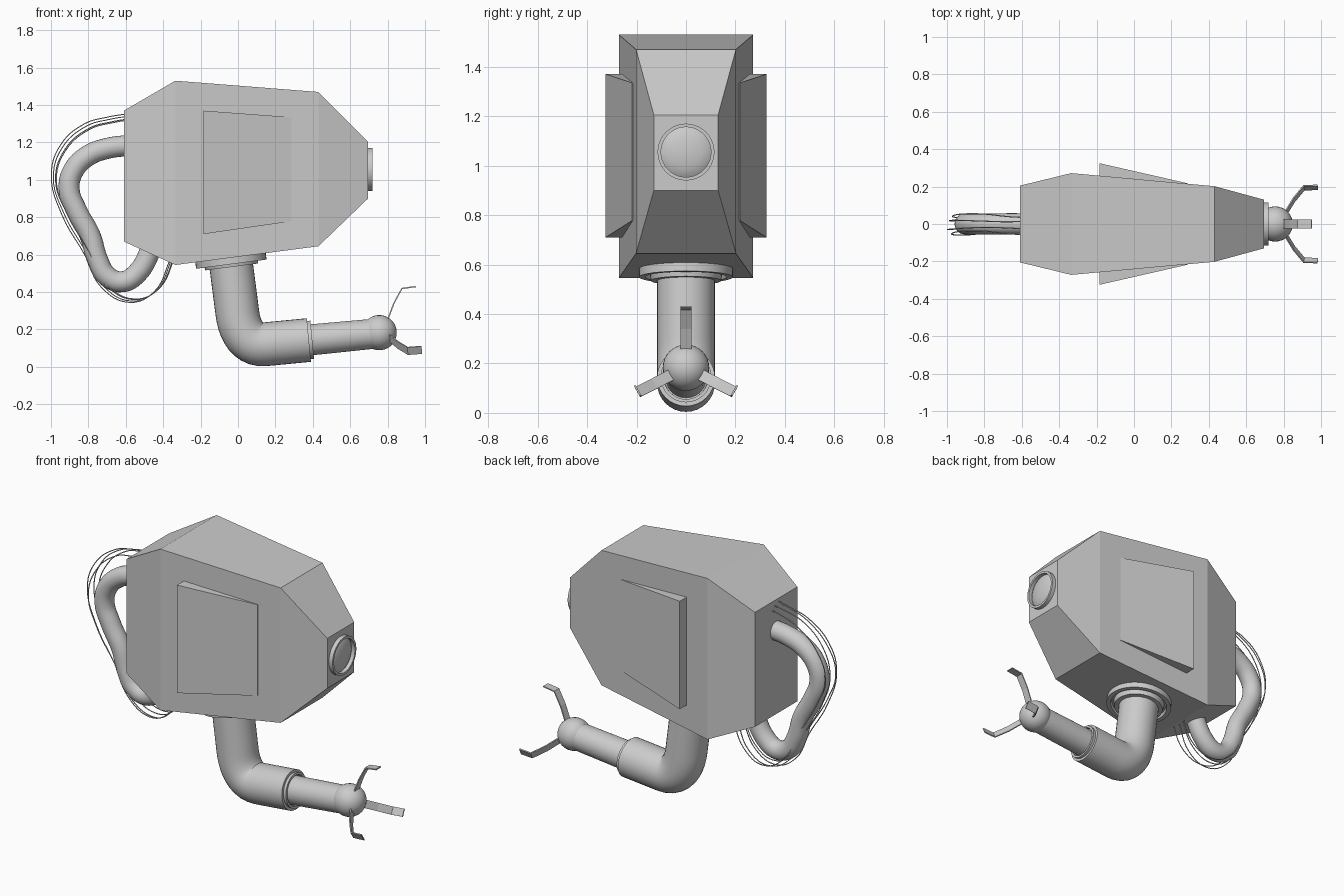
import bpy, bmesh, math
from mathutils import Vector, Matrix

if "Cube" in bpy.data.objects:
    bpy.data.objects.remove(bpy.data.objects["Cube"])


def finish(name, bm, smooth=False):
    bmesh.ops.recalc_face_normals(bm, faces=bm.faces)
    me = bpy.data.meshes.new(name)
    bm.to_mesh(me)
    bm.free()
    ob = bpy.data.objects.new(name, me)
    bpy.context.collection.objects.link(ob)
    if smooth:
        shade(ob)
    return ob


def shade(ob):
    bpy.ops.object.select_all(action='DESELECT')
    ob.select_set(True)
    bpy.context.view_layer.objects.active = ob
    bpy.ops.object.shade_smooth_by_angle(angle=math.radians(35))


def loft(name, sections):
    """Skin rectangles (x, y0, y1, z0, z1) placed along x."""
    bm = bmesh.new()
    rings = [[bm.verts.new((x, *p)) for p in ((y0, z0), (y1, z0), (y1, z1), (y0, z1))]
             for x, y0, y1, z0, z1 in sections]
    for a, b in zip(rings, rings[1:]):
        for i in range(4):
            j = (i + 1) % 4
            bm.faces.new((a[i], a[j], b[j], b[i]))
    bm.faces.new(rings[0])
    bm.faces.new(rings[-1])
    return finish(name, bm)


def lathe(name, origin, axis, profile, sides=40):
    """Spin a (radius, height) profile around an axis."""
    bm = bmesh.new()
    vs = [bm.verts.new((r, 0, h)) for r, h in profile]
    es = [bm.edges.new(p) for p in zip(vs, vs[1:])]
    bmesh.ops.spin(bm, geom=vs + es, cent=(0, 0, 0), axis=(0, 0, 1),
                   angle=2 * math.pi, steps=sides)
    bmesh.ops.remove_doubles(bm, verts=bm.verts, dist=1e-5)
    rot = Vector(axis).to_track_quat('Z', 'Y').to_matrix().to_4x4()
    bm.transform(Matrix.Translation(origin) @ rot)
    return finish(name, bm, True)


def tube(name, pts, radius, res=6, sides=8, handles=None):
    """Round tube through (x, y, z) points; handles are optional tangents."""
    cu = bpy.data.curves.new(name, 'CURVE')
    cu.dimensions = '3D'
    cu.bevel_depth, cu.bevel_resolution = radius, sides // 2 - 2
    cu.resolution_u, cu.use_fill_caps = res, True
    sp = cu.splines.new('BEZIER')
    sp.bezier_points.add(len(pts) - 1)
    for i, (bp, p) in enumerate(zip(sp.bezier_points, pts)):
        bp.co = p
        bp.handle_left_type = bp.handle_right_type = 'FREE' if handles else 'AUTO'
        if handles:
            bp.handle_left = Vector(p) - Vector(handles[i])
            bp.handle_right = Vector(p) + Vector(handles[i])
    ob = bpy.data.objects.new(name, cu)
    bpy.context.collection.objects.link(ob)
    bpy.ops.object.select_all(action='DESELECT')
    ob.select_set(True)
    bpy.context.view_layer.objects.active = ob
    bpy.ops.object.convert(target='MESH')
    ob = bpy.context.view_layer.objects.active
    shade(ob)
    return ob


# Faceted body
loft("body", [(-0.61, -0.205, 0.205, 0.67, 1.37), (-0.335, -0.272, 0.272, 0.545, 1.53),
              (0.43, -0.202, 0.202, 0.645, 1.47), (0.695, -0.13, 0.13, 0.90, 1.205)])

# Wedge panels on both sides
for side, s in (("left", 1), ("right", -1)):
    loft("side_panel_" + side, [(-0.185, s * 0.2, s * 0.325, 0.71, 1.37),
                                (0.285, s * 0.15, s * 0.218, 0.778, 1.335)])

# Front lens: rim and dome
lathe("lens_rim", (0.695, 0, 1.055), (1, 0, 0),
      [(0.1, -0.01), (0.115, -0.01), (0.115, 0.025), (0.101, 0.025), (0.101, -0.01)])
lathe("lens", (0.695, 0, 1.055), (1, 0, 0),
      [(0.101, 0.002), (0.088, 0.01), (0.065, 0.017), (0.035, 0.022), (0, 0.024)])

# Stepped collar under the body
down = Vector((0.129, 0, -0.9916))
lathe("arm_collar", (-0.04, 0, 0.584), down,
      [(0.19, -0.03), (0.19, 0.035), (0.165, 0.035), (0.16, 0.015), (0.148, 0.015),
       (0.142, 0.05), (0.11, 0.05)])

# Bent upper arm
fwd = Vector((0.9954, 0, 0.096))
p1, p2 = Vector((-0.003, 0, 0.285)), Vector((0.145, 0, 0.121))
end = p2 + fwd * 0.235
tube("upper_arm", [p1 - down * 0.33, p1, p2, end], 0.117, 10, 32,
     [down * 0.1, down * 0.092, fwd * 0.092, fwd * 0.08])

# Forearm sleeve, forearm and wrist ball
lathe("forearm_sleeve", end, fwd,
      [(0.1, -0.01), (0.103, 0.018), (0.09, 0.018), (0.088, -0.005), (0.08, -0.005)])
wrist = Vector((0.755, 0, 0.183))
lathe("forearm", end, fwd, [(0, -0.02), (0.083, -0.02), (0.08, 0.345), (0, 0.345)])
lathe("wrist_ball", wrist, fwd,
      [(0.094 * math.sin(math.pi * i / 16), -0.094 * math.cos(math.pi * i / 16))
       for i in range(17)], 32)

# Three bent strip fingers around the wrist
path = [(0.05, 0.068), (0.09, 0.150), (0.142, 0.227), (0.218, 0.23)]
inner = [(0.056, 0.065), (0.096, 0.147), (0.145, 0.220), (0.218, 0.223)]
for k in range(3):
    bm = bmesh.new()
    rings = [[bm.verts.new((a, y, r)) for a, r, y in
              ((*p, -0.023), (*p, 0.023), (*q, 0.023), (*q, -0.023))]
             for p, q in zip(path, inner)]
    for a, b in zip(rings, rings[1:]):
        for i in range(4):
            j = (i + 1) % 4
            bm.faces.new((a[i], a[j], b[j], b[i]))
    bm.faces.new(rings[0])
    bm.faces.new(rings[-1])
    bm.transform(Matrix.Translation(wrist) @ Matrix.Rotation(math.radians(-5.5), 4, 'Y')
                 @ Matrix.Rotation(k * 2 * math.pi / 3, 4, 'X'))
    finish(f"finger_{k + 1}", bm)

# Thick rear hose
hose = [(-0.58, 1.185), (-0.70, 1.168), (-0.80, 1.13), (-0.88, 1.05), (-0.903, 0.95),
        (-0.86, 0.83), (-0.79, 0.70), (-0.75, 0.57), (-0.70, 0.485), (-0.62, 0.455),
        (-0.54, 0.50), (-0.45, 0.66)]
tube("rear_hose", [(x, 0, z) for x, z in hose], 0.056, 6, 24)

# Thin loose wires around the hose
wire = [(-0.58, 1.355), (-0.70, 1.335), (-0.82, 1.30), (-0.95, 1.185), (-0.998, 1.025),
        (-0.94, 0.81), (-0.82, 0.60), (-0.73, 0.425), (-0.58, 0.345), (-0.45, 0.40),
        (-0.36, 0.58)]
for n, (y, d) in enumerate([(-0.06, 0.025), (-0.03, 0.0), (0.02, 0.012), (0.055, 0.03)]):
    pts = [(x + d * 0.9, y * (0.8 + 0.2 * math.cos(i * 1.3 + n)),
            z - d if z > 0.9 else z + d * 0.6) for i, (x, z) in enumerate(wire)]
    tube(f"rear_wire_{n + 1}", pts, 0.003, 6, 6)
